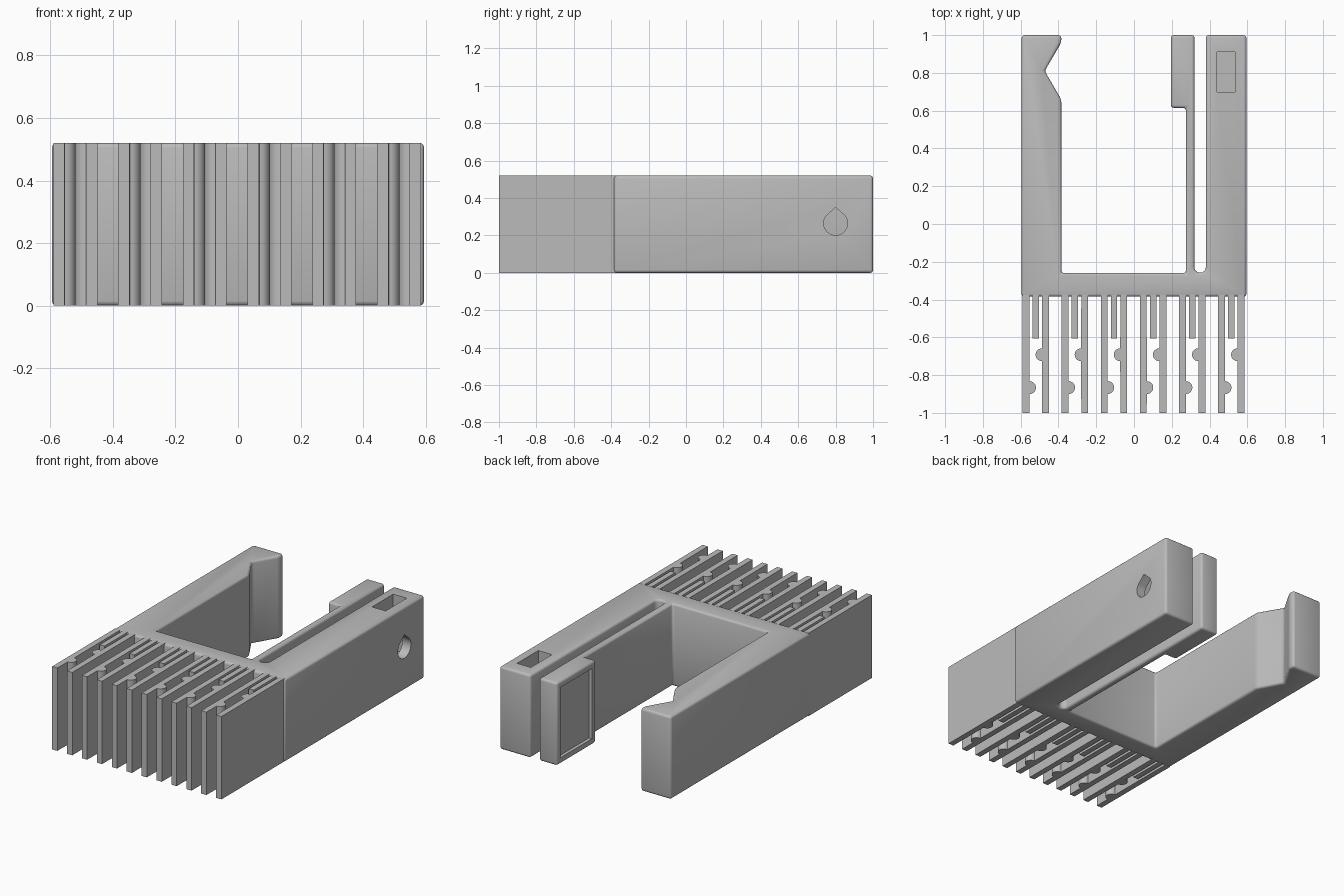
import bpy, bmesh, math
from mathutils import Vector

cube = bpy.data.objects.get("Cube")
if cube:
    bpy.data.objects.remove(cube, do_unlink=True)

HEIGHT = 0.52

grey = bpy.data.materials.new("plain grey")
grey.use_nodes = True
grey.diffuse_color = (0.5, 0.5, 0.5, 1)
grey.node_tree.nodes["Principled BSDF"].inputs["Base Color"].default_value = (0.5, 0.5, 0.5, 1)


def prism(name, points, direction):
    """Extrude a closed outline of 3D points along a direction."""
    bm = bmesh.new()
    face = bm.faces.new([bm.verts.new(p) for p in points])
    result = bmesh.ops.extrude_face_region(bm, geom=[face])
    verts = [v for v in result["geom"] if isinstance(v, bmesh.types.BMVert)]
    bmesh.ops.translate(bm, verts=verts, vec=Vector(direction))
    bmesh.ops.recalc_face_normals(bm, faces=bm.faces)
    mesh = bpy.data.meshes.new(name)
    bm.to_mesh(mesh)
    bm.free()
    mesh.materials.append(grey)
    obj = bpy.data.objects.new(name, mesh)
    bpy.context.collection.objects.link(obj)
    return obj


def upright(name, outline, z0=0.0, z1=HEIGHT):
    return prism(name, [(x, y, z0) for x, y in outline], (0, 0, z1 - z0))


def box(name, x0, x1, y0, y1, z0=0.0, z1=HEIGHT):
    return upright(name, [(x0, y0), (x1, y0), (x1, y1), (x0, y1)], z0, z1)


def arc(cx, cy, radius, start, end, steps=12):
    angles = [math.radians(start + (end - start) * i / steps) for i in range(steps + 1)]
    return [(cx + radius * math.cos(a), cy + radius * math.sin(a)) for a in angles]


def smooth(obj):
    bpy.ops.object.select_all(action="DESELECT")
    obj.select_set(True)
    bpy.context.view_layer.objects.active = obj
    bpy.ops.object.shade_smooth_by_angle(angle=math.radians(35))


# Clamp body: notched jaw, open mouth, springy arm, slot and solid arm
outline = [(-0.595, -0.385), (0.595, -0.385), (0.595, 1), (0.38, 1)]
outline += arc(0.35, -0.228, 0.03, 0, -180)
outline += [(0.32, 1), (0.195, 1), (0.195, 0.615), (0.275, 0.615),
            (0.275, -0.26), (-0.385, -0.26),
            (-0.385, 0.66), (-0.473, 0.81), (-0.385, 0.96),
            (-0.385, 1), (-0.595, 1)]
body = upright("clamp_body", outline)
bevel = body.modifiers.new("rounded edges", "BEVEL")
bevel.width = 0.015
bevel.segments = 3
bevel.limit_method = "ANGLE"
bevel.angle_limit = math.radians(30)

# Teardrop screw hole, nut pocket and pad recess
teardrop = arc(0.8, 0.265, 0.064, 140, 400, 28) + [(0.8, 0.35)]
cutters = [
    prism("screw_hole_cutter", [(0.36, y, z) for y, z in teardrop], (0.3, 0, 0)),
    box("nut_pocket_cutter", 0.44, 0.535, 0.7, 0.91, 0.17, 0.6),
    box("pad_recess_cutter", 0.15, 0.215, 0.655, 0.965, 0.04, 0.48),
]
for cutter in cutters:
    cutter.hide_render = True
    cut = body.modifiers.new(cutter.name, "BOOLEAN")
    cut.operation = "DIFFERENCE"
    cut.solver = "EXACT"
    cut.object = cutter

# Bake the cuts and drop the cutters
bpy.context.view_layer.update()
evaluated = body.evaluated_get(bpy.context.evaluated_depsgraph_get())
baked = bpy.data.meshes.new_from_object(evaluated)
body.modifiers.clear()
body.data = baked
for cutter in cutters:
    bpy.data.objects.remove(cutter, do_unlink=True)
smooth(body)

# Six pairs of long fins with offset bumps, and a short tongue between each
PITCH, ROOT = 0.207, -0.372
for i in range(6):
    x = -0.59 + i * PITCH
    left = [(x, ROOT), (x, -1), (x + 0.036, -1)]
    left += arc(x + 0.037, -0.866, 0.034, -90, 90) + [(x + 0.036, ROOT)]
    right = [(x + 0.14, ROOT), (x + 0.14, -1), (x + 0.104, -1)]
    right += arc(x + 0.103, -0.692, 0.034, 270, 90) + [(x + 0.104, ROOT)]
    smooth(upright(f"fin_a_{i + 1}", left))
    smooth(upright(f"fin_b_{i + 1}", right))
    box(f"short_tongue_{i + 1}", x + 0.053, x + 0.087, -0.605, ROOT)
